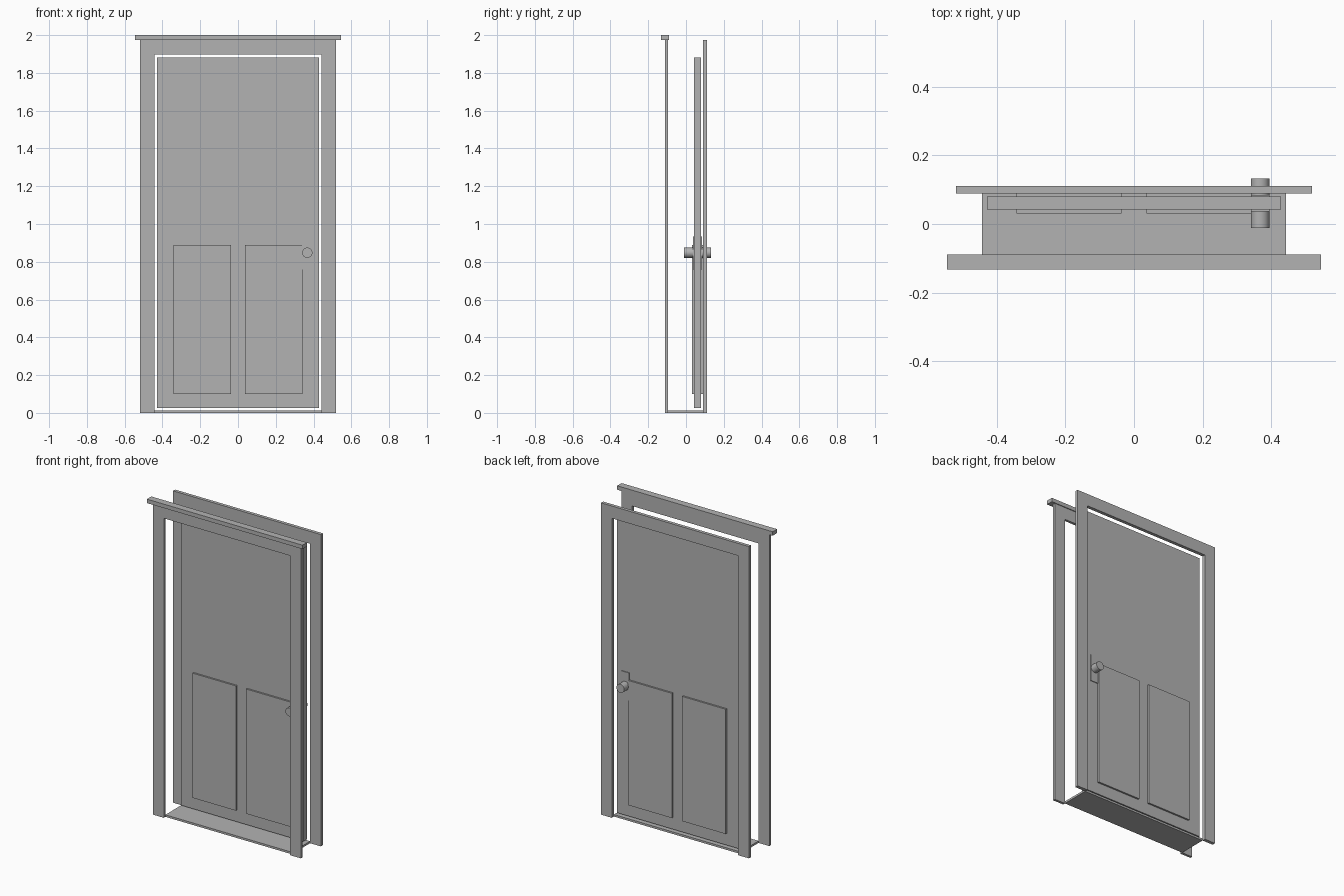
import bpy, bmesh, math
from mathutils import Matrix

if "Cube" in bpy.data.objects:
    bpy.data.objects.remove(bpy.data.objects["Cube"])

grey = bpy.data.materials.new("plain grey")
grey.diffuse_color = (0.45, 0.45, 0.45, 1)
grey.use_nodes = True
grey.node_tree.nodes["Principled BSDF"].inputs["Base Color"].default_value = grey.diffuse_color


def finish(name, bm):
    bmesh.ops.recalc_face_normals(bm, faces=bm.faces)
    me = bpy.data.meshes.new(name)
    bm.to_mesh(me)
    bm.free()
    me.materials.append(grey)
    ob = bpy.data.objects.new(name, me)
    bpy.context.collection.objects.link(ob)
    return ob


def box(name, x0, x1, y0, y1, z0, z1):
    bm = bmesh.new()
    m = Matrix.Translation(((x0 + x1) / 2, (y0 + y1) / 2, (z0 + z1) / 2))
    m = m @ Matrix.Diagonal((x1 - x0, y1 - y0, z1 - z0, 1))
    bmesh.ops.create_cube(bm, size=1, matrix=m)
    return finish(name, bm)


def architrave(name, y0, y1, outer=0.518, inner=0.443, top=1.975, opening=1.897):
    # upside-down U profile pushed back along y
    profile = [(-outer, 0), (-outer, top), (outer, top), (outer, 0),
               (inner, 0), (inner, opening), (-inner, opening), (-inner, 0)]
    bm = bmesh.new()
    face = bm.faces.new([bm.verts.new((x, y0, z)) for x, z in profile])
    out = bmesh.ops.extrude_face_region(bm, geom=[face])
    moved = [g for g in out["geom"] if isinstance(g, bmesh.types.BMVert)]
    bmesh.ops.translate(bm, verts=moved, vec=(0, y1 - y0, 0))
    return finish(name, bm)


def knob(name, x, y0, y1, z, r):
    bm = bmesh.new()
    m = Matrix.Translation((x, (y0 + y1) / 2, z)) @ Matrix.Rotation(math.pi / 2, 4, 'X')
    bmesh.ops.create_cone(bm, cap_ends=True, segments=32, radius1=r, radius2=r,
                          depth=y1 - y0, matrix=m)
    ob = finish(name, bm)
    bpy.context.view_layer.objects.active = ob
    ob.select_set(True)
    bpy.ops.object.shade_smooth_by_angle(angle=math.radians(35))
    ob.select_set(False)


# Frame: front and back trim, head cap and threshold
architrave("front_trim", -0.110, -0.094)
architrave("back_trim", 0.089, 0.110)
box("head_cap", -0.545, 0.545, -0.133, -0.089, 1.975, 2.0)
box("threshold", -0.443, 0.443, -0.094, 0.089, 0, 0.013)

# Door leaf
mid, half = 0.061, 0.019
box("door_leaf", -0.428, 0.428, mid - half, mid + half, 0.025, 1.882)

# Raised panels, lock plates and knobs on both faces
for side, s in (("front", -1), ("back", 1)):
    def span(a, b):
        return sorted((mid + s * a, mid + s * b))
    for label, x0, x1 in (("left", -0.342, -0.036), ("right", 0.036, 0.342)):
        box(f"{side}_{label}_panel", x0, x1, *span(half - 0.005, 0.030), 0.10, 0.89)
    box(f"{side}_lock_plate", 0.34, 0.394, *span(half - 0.005, 0.024), 0.76, 0.935)
    knob(f"{side}_knob", 0.367, *span(half - 0.005, 0.072), 0.848, 0.027)
